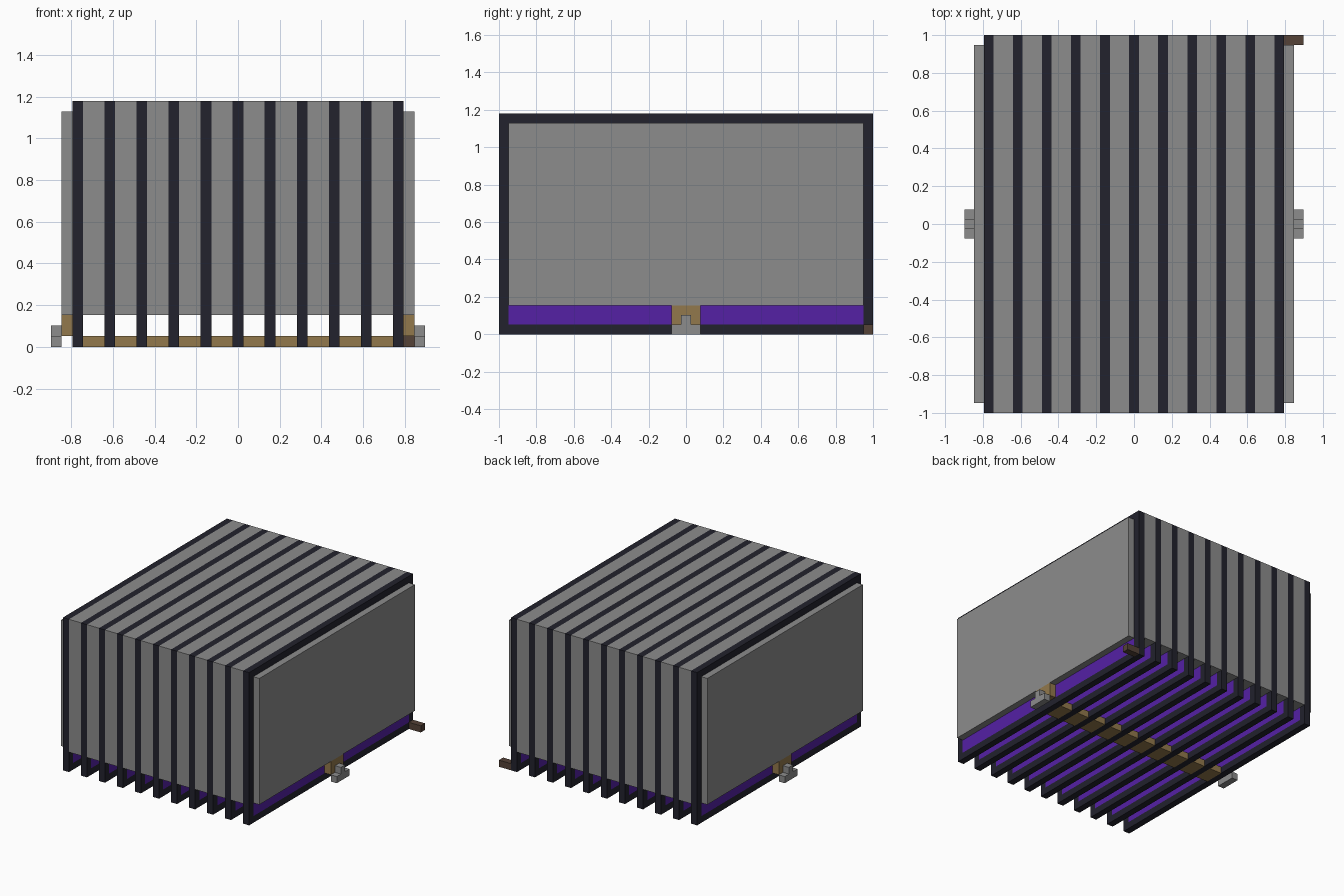
import bpy
import bmesh

U = 2 / 39            # module size: every part is a whole number of these
FRAMES = 11
PITCH = 3             # one frame plus a two-module gap

old = bpy.data.objects.get("Cube")
if old:
    bpy.data.objects.remove(old, do_unlink=True)


def material(name, rgb):
    mat = bpy.data.materials.new(name)
    mat.use_nodes = True
    mat.diffuse_color = (*rgb, 1)
    mat.node_tree.nodes["Principled BSDF"].inputs["Base Color"].default_value = (*rgb, 1)
    return mat


GREY = material("grey", (0.262, 0.262, 0.262))
DARK = material("dark navy", (0.016, 0.016, 0.026))
PURPLE = material("purple", (0.09, 0.015, 0.376))
TAN = material("tan", (0.287, 0.188, 0.072))
BROWN = material("brown", (0.089, 0.054, 0.038))


def extrude_x(name, mat, x0, x1, outline, hole=None):
    """Prism along x from a (y, z) outline in modules, with an optional hole."""
    bm = bmesh.new()
    rings = []
    for x in (x0, x1):
        for pts in (outline, hole or []):
            rings.append([bm.verts.new((x * U, y * U, z * U)) for y, z in pts])
    out0, in0, out1, in1 = rings
    n = len(outline)
    for i in range(n):
        j = (i + 1) % n
        bm.faces.new((out0[i], out0[j], out1[j], out1[i]))
        if hole:
            bm.faces.new((in0[i], in0[j], in1[j], in1[i]))
            bm.faces.new((out0[i], out0[j], in0[j], in0[i]))
            bm.faces.new((out1[i], out1[j], in1[j], in1[i]))
    if not hole:
        bm.faces.new(out0)
        bm.faces.new(out1)
    bmesh.ops.recalc_face_normals(bm, faces=bm.faces)
    mesh = bpy.data.meshes.new(name)
    bm.to_mesh(mesh)
    bm.free()
    mesh.materials.append(mat)
    obj = bpy.data.objects.new(name, mesh)
    bpy.context.collection.objects.link(obj)
    return obj


def rect(y0, y1, z0, z1):
    return [(y0, z0), (y1, z0), (y1, z1), (y0, z1)]


HALF = 19.5
TOP = 23
outer = rect(-HALF, HALF, 0, TOP)
inner = rect(1 - HALF, HALF - 1, 1, TOP - 1)

# Dark frames with purple cores, and grey plates and tan links in the gaps
start = -(FRAMES * PITCH - 2) / 2
for i in range(FRAMES):
    x = start + i * PITCH
    extrude_x(f"frame_{i + 1}", DARK, x, x + 1, outer, inner)
    extrude_x(f"core_{i + 1}", PURPLE, x, x + 1, inner)
    if i < FRAMES - 1:
        extrude_x(f"plate_{i + 1}", GREY, x + 1, x + PITCH, rect(-HALF, HALF, 3, TOP))
        extrude_x(f"link_{i + 1}", TAN, x + 1, x + PITCH, rect(-1.5, 1.5, 0, 1))

# End panels, end blocks and stepped connectors on both sides
step = [(-1.5, 0), (1.5, 0), (1.5, 1), (0.5, 1), (0.5, 2), (-0.5, 2), (-0.5, 1), (-1.5, 1)]
edge = -start
for side, s in (("left", 1), ("right", -1)):
    a, b, c = s * edge, s * (edge + 1), s * (edge + 2)
    extrude_x(f"end_panel_{side}", GREY, a, b, rect(1 - HALF, HALF - 1, 3, TOP - 1))
    extrude_x(f"end_block_{side}", TAN, a, b, rect(-1.5, 1.5, 1, 3))
    extrude_x(f"connector_{side}", GREY, b, c, step)

# Brown tab at the back left corner
extrude_x("corner_tab", BROWN, edge, edge + 2, rect(HALF - 1, HALF, 0, 1))
